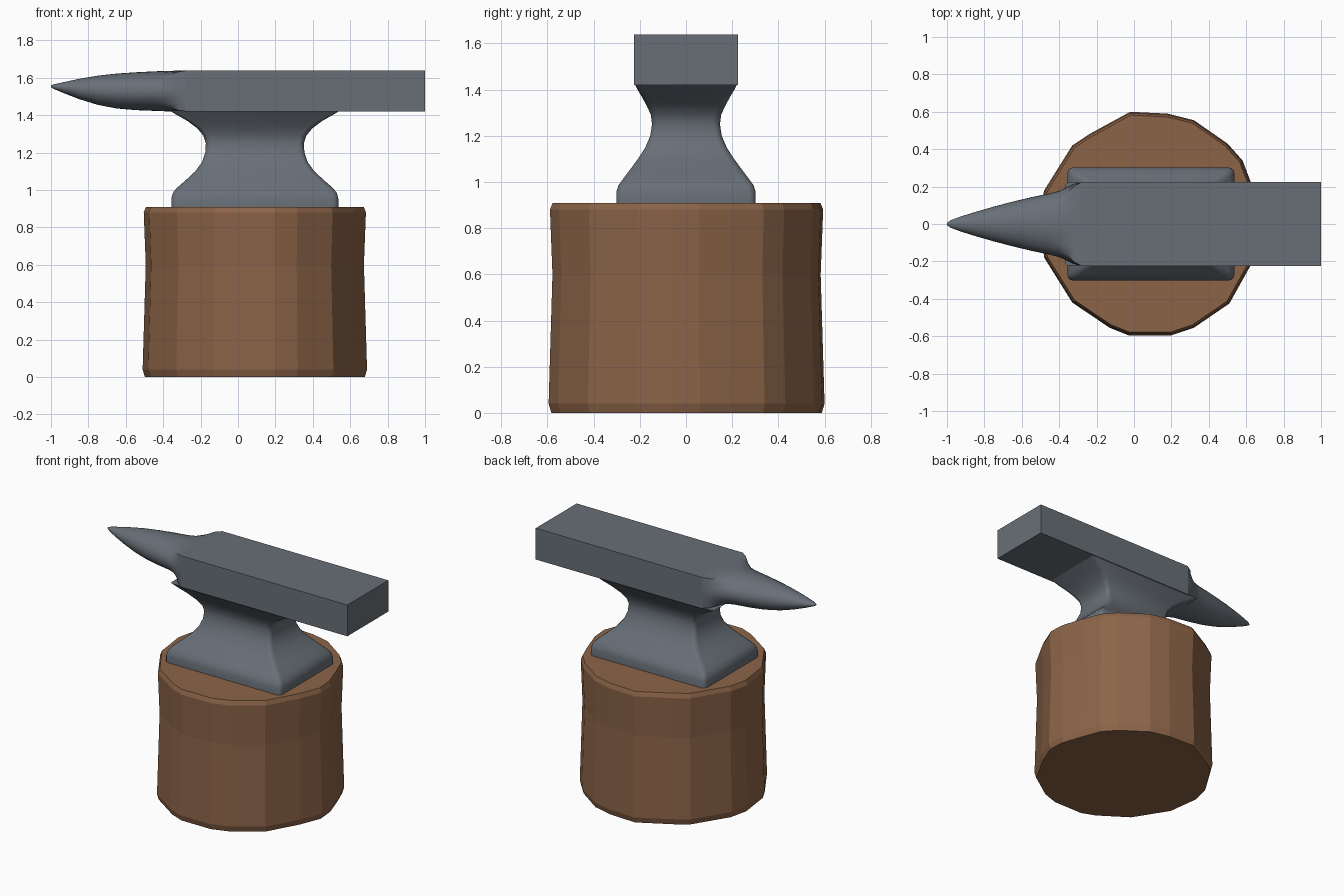
import bpy, bmesh, math

if "Cube" in bpy.data.objects:
    bpy.data.objects.remove(bpy.data.objects["Cube"])


def material(name, rgb):
    m = bpy.data.materials.new(name)
    m.diffuse_color = (*rgb, 1)
    m.use_nodes = True
    m.node_tree.nodes["Principled BSDF"].inputs["Base Color"].default_value = m.diffuse_color
    return m


steel = material("steel", (0.138, 0.159, 0.184))
wood = material("wood", (0.262, 0.127, 0.065))
CX = 0.09  # axis of the stump and the anvil body


def loft(name, rings, mat, smooth_angle=None):
    """Skin a list of equal-length point rings and cap both ends."""
    bm = bmesh.new()
    loops = [[bm.verts.new(p) for p in ring] for ring in rings]
    for a, b in zip(loops, loops[1:]):
        n = len(a)
        for i in range(n):
            j = (i + 1) % n
            bm.faces.new((a[i], a[j], b[j], b[i]))
    bm.faces.new(loops[0])
    bm.faces.new(loops[-1])
    bmesh.ops.recalc_face_normals(bm, faces=bm.faces)
    me = bpy.data.meshes.new(name)
    bm.to_mesh(me)
    bm.free()
    me.materials.append(mat)
    ob = bpy.data.objects.new(name, me)
    bpy.context.collection.objects.link(ob)
    if smooth_angle:
        bpy.ops.object.select_all(action='DESELECT')
        ob.select_set(True)
        bpy.context.view_layer.objects.active = ob
        bpy.ops.object.shade_smooth_by_angle(angle=math.radians(smooth_angle))
    return ob


# Stump: uneven hand-cut outline, slightly waisted with bevelled rims
outline = [(0.59, 0.06), (0.54, 0.21), (0.49, 0.34), (0.41, 0.43), (0.23, 0.555),
           (0.09, 0.59), (-0.11, 0.60), (-0.33, 0.48), (-0.42, 0.42), (-0.57, 0.18),
           (-0.60, 0.05), (-0.57, -0.18), (-0.42, -0.42), (-0.22, -0.555),
           (-0.12, -0.595), (0.11, -0.595), (0.23, -0.555), (0.42, -0.425),
           (0.54, -0.21), (0.60, -0.06)]
profile = [(0, 0.98), (0.04, 1.0), (0.60, 0.972), (0.88, 0.99), (0.91, 0.97)]
loft("stump", [[(CX + x * s, y * s, z) for x, y in outline] for z, s in profile], wood)


# Anvil body: rounded-rectangle sections (z, half x, half y, corner size)
def body_ring(z, hx, hy, c):
    pts = []
    for k, (sx, sy) in enumerate([(1, 1), (-1, 1), (-1, -1), (1, -1)]):
        for t in (0, 30, 60, 90):
            a = math.radians(90 * k + t)
            pts.append((CX + sx * (hx - c) + c * math.cos(a),
                        sy * (hy - c) + c * math.sin(a), z))
    return pts


sections = [(0.90, 0.446, 0.302, 0.03), (0.955, 0.446, 0.302, 0.03),
            (0.985, 0.438, 0.293, 0.03), (1.01, 0.418, 0.275, 0.03),
            (1.05, 0.372, 0.245, 0.03), (1.10, 0.318, 0.208, 0.03),
            (1.15, 0.282, 0.176, 0.03), (1.20, 0.265, 0.155, 0.03),
            (1.25, 0.262, 0.147, 0.03), (1.29, 0.275, 0.152, 0.03),
            (1.33, 0.308, 0.170, 0.03), (1.37, 0.362, 0.192, 0.025),
            (1.40, 0.415, 0.210, 0.02), (1.425, 0.457, 0.222, 0.015)]
loft("anvil_body", [body_ring(*s) for s in sections], steel, 40)

# Anvil face block
X0, HY, Z0, Z1 = -0.28, 0.225, 1.42, 1.638
square = [(-HY, Z0), (HY, Z0), (HY, Z1), (-HY, Z1)]
loft("anvil_block", [[(x, y, z) for y, z in square] for x in (X0, 1.0)], steel)


# Horn: square at the block, blending to a round tapering point
def horn_ring(x, hy, low, high, roundness, n=32):
    pts = []
    for i in range(n):
        a = 2 * math.pi * i / n
        c, s = math.cos(a), math.sin(a)
        k = roundness + (1 - roundness) / max(abs(c), abs(s))
        pts.append((x, hy * c * k, (low + high) / 2 + (high - low) / 2 * s * k))
    return pts


horn = [(X0, HY, Z0, Z1, 0), (-0.32, 0.215, 1.42, 1.638, 0.2),
        (-0.36, 0.195, 1.42, 1.637, 0.6), (-0.40, 0.177, 1.421, 1.636, 0.9),
        (-0.45, 0.164, 1.423, 1.634, 1), (-0.55, 0.143, 1.427, 1.629, 1),
        (-0.65, 0.119, 1.436, 1.622, 1), (-0.75, 0.093, 1.455, 1.611, 1),
        (-0.85, 0.064, 1.486, 1.594, 1), (-0.93, 0.039, 1.517, 1.577, 1),
        (-0.98, 0.020, 1.538, 1.566, 1), (-1.0, 0.006, 1.549, 1.560, 1)]
loft("anvil_horn", [horn_ring(*h) for h in horn], steel, 40)
